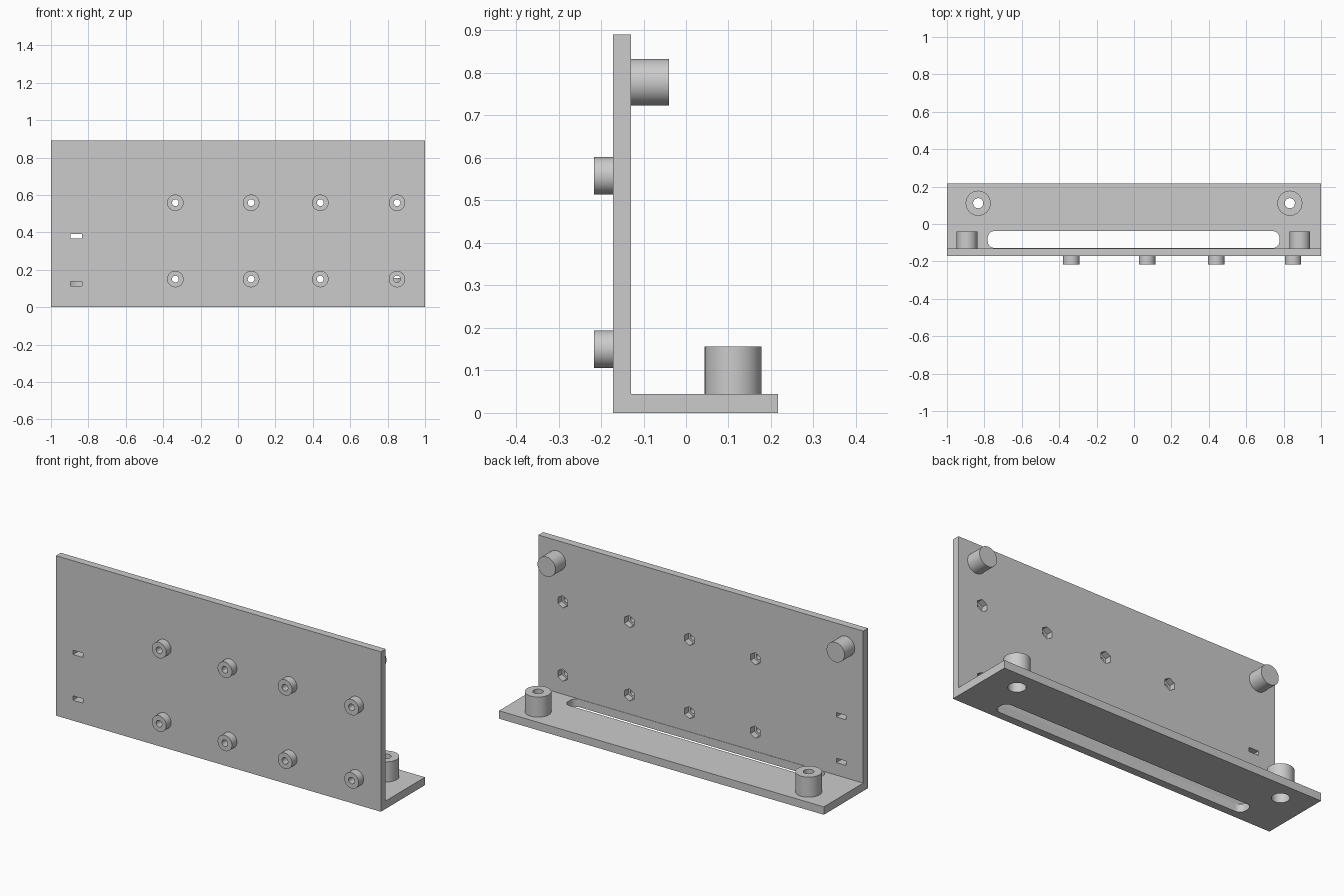
import bpy, bmesh, math
from mathutils import Matrix, Vector

if "Cube" in bpy.data.objects:
    bpy.data.objects.remove(bpy.data.objects["Cube"])

grey = bpy.data.materials.new("plain_grey")
grey.diffuse_color = (0.6, 0.6, 0.6, 1)
grey.use_nodes = True
grey.node_tree.nodes["Principled BSDF"].inputs["Base Color"].default_value = grey.diffuse_color

FRONT, BACK, INNER = -0.172, 0.216, -0.13   # wall and base faces along y
BASE_T, HEIGHT = 0.044, 0.89


def finish(bm, name):
    bmesh.ops.recalc_face_normals(bm, faces=bm.faces)
    mesh = bpy.data.meshes.new(name)
    bm.to_mesh(mesh)
    bm.free()
    mesh.materials.append(grey)
    obj = bpy.data.objects.new(name, mesh)
    bpy.context.collection.objects.link(obj)
    return obj


def prism(name, points, vec):
    """Extrude a closed outline along a vector."""
    bm = bmesh.new()
    face = bm.faces.new([bm.verts.new(p) for p in points])
    new = bmesh.ops.extrude_face_region(bm, geom=[face])["geom"]
    bmesh.ops.translate(bm, verts=[v for v in new if isinstance(v, bmesh.types.BMVert)], vec=vec)
    return finish(bm, name)


def box(name, lo, hi):
    outline = [(lo[0], lo[1], lo[2]), (hi[0], lo[1], lo[2]), (hi[0], hi[1], lo[2]), (lo[0], hi[1], lo[2])]
    return prism(name, outline, (0, 0, hi[2] - lo[2]))


def rod(name, start, end, r, sides=48):
    """Cylinder between two points."""
    a, b = Vector(start), Vector(end)
    rot = (b - a).to_track_quat('Z', 'Y').to_matrix().to_4x4()
    bm = bmesh.new()
    bmesh.ops.create_cone(bm, cap_ends=True, segments=sides, radius1=r, radius2=r, depth=(b - a).length,
                          matrix=Matrix.Translation((a + b) / 2) @ rot)
    return finish(bm, name)


def boolean(target, tool, op):
    mod = target.modifiers.new(op.lower(), 'BOOLEAN')
    mod.operation, mod.solver, mod.object = op, 'EXACT', tool
    bpy.context.view_layer.objects.active = target
    bpy.ops.object.modifier_apply(modifier=mod.name)
    bpy.data.objects.remove(tool)


# L-shaped bracket from its side profile
profile = [(FRONT, 0), (BACK, 0), (BACK, BASE_T), (INNER, BASE_T), (INNER, HEIGHT), (FRONT, HEIGHT)]
bracket = prism("bracket", [(-1, y, z) for y, z in profile], (2, 0, 0))

standoffs = [(x, z) for x in (-0.335, 0.07, 0.44, 0.85) for z in (0.15, 0.558)]
posts = [(x, 0.111) for x in (-0.833, 0.833)]

# Front standoffs, rear pegs and base posts
for x, z in standoffs:
    boolean(bracket, rod("standoff", (x, -0.216, z), (x, -0.15, z), 0.044), 'UNION')
for x in (-0.893, 0.887):
    boolean(bracket, rod("rear_peg", (x, -0.15, 0.778), (x, -0.04, 0.778), 0.055), 'UNION')
for x, y in posts:
    boolean(bracket, rod("base_post", (x, y, 0.02), (x, y, 0.156), 0.067), 'UNION')

# Screw holes with hexagonal nut pockets behind the wall
for x, z in standoffs:
    boolean(bracket, rod("screw_hole", (x, -0.3, z), (x, -0.1, z), 0.018, 32), 'DIFFERENCE')
    boolean(bracket, rod("nut_pocket", (x, -0.165, z), (x, -0.1, z), 0.034, 6), 'DIFFERENCE')

# Post holes, counterbored from below
for x, y in posts:
    boolean(bracket, rod("post_hole", (x, y, -0.1), (x, y, 0.3), 0.027, 32), 'DIFFERENCE')
    boolean(bracket, rod("counterbore", (x, y, -0.1), (x, y, 0.112), 0.045), 'DIFFERENCE')

# Cable tie slots through the wall
for z in (0.126, 0.38):
    boolean(bracket, box("tie_slot", (-0.895, -0.3, z - 0.012), (-0.835, -0.1, z + 0.012)), 'DIFFERENCE')

# Long rounded slot in the base
r, outline = 0.036, []
for i, (cx, cy) in enumerate([(0.778 - r, -0.038 - r), (-0.782 + r, -0.038 - r),
                              (-0.782 + r, -0.128 + r), (0.778 - r, -0.128 + r)]):
    for k in range(9):
        a = math.radians(90 * i + 90 * k / 8)
        outline.append((cx + r * math.cos(a), cy + r * math.sin(a), -0.1))
boolean(bracket, prism("base_slot", outline, (0, 0, 0.2)), 'DIFFERENCE')

bpy.ops.object.select_all(action='DESELECT')
bracket.select_set(True)
bpy.context.view_layer.objects.active = bracket
bpy.ops.object.shade_smooth_by_angle(angle=math.radians(30))
